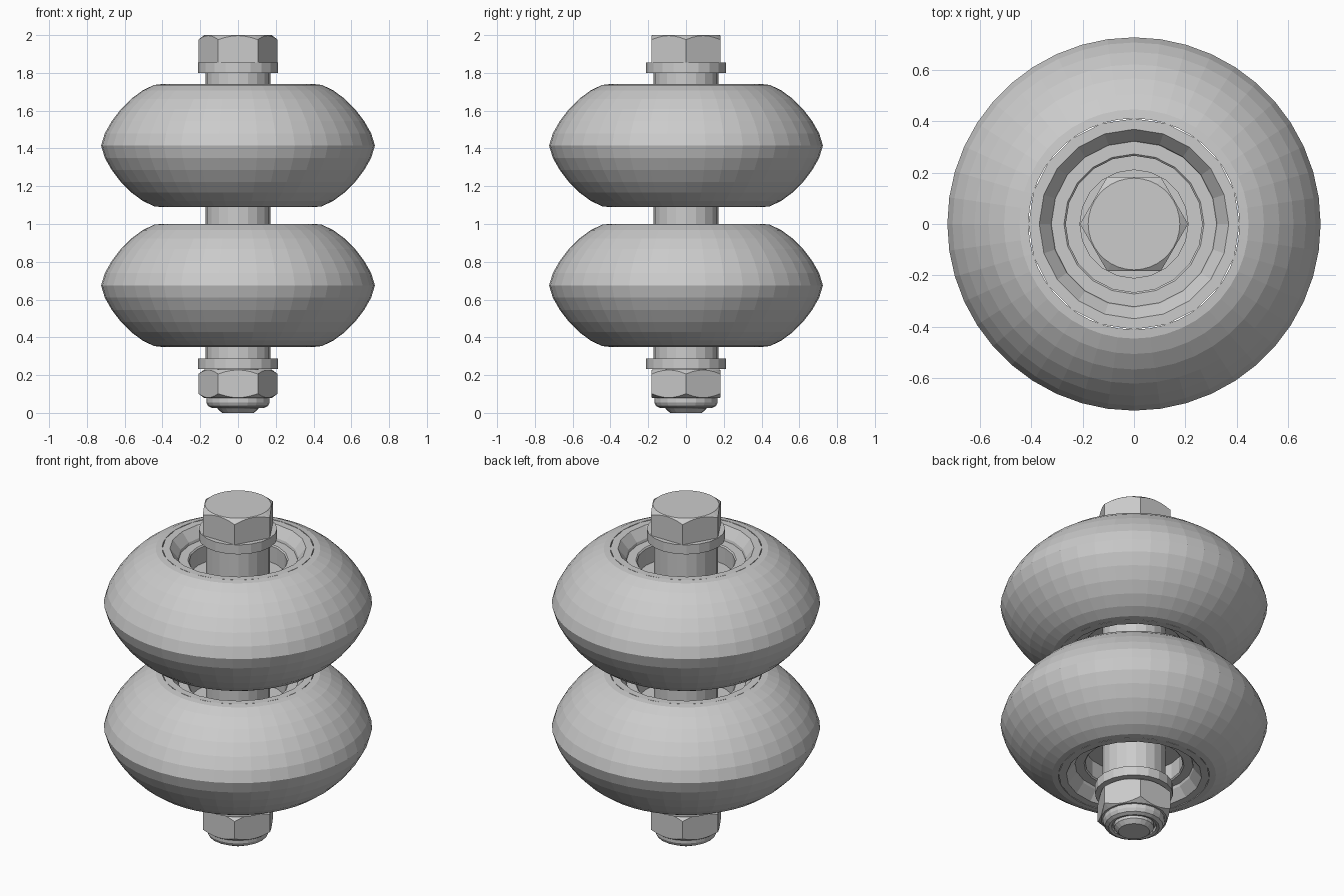
import bpy, bmesh, math

if "Cube" in bpy.data.objects:
    bpy.data.objects.remove(bpy.data.objects["Cube"])


def make_object(name, rings, loop=False):
    """Skin a stack of equal-length point rings; loop closes it, otherwise the ends are capped."""
    bm = bmesh.new()
    vr = [[bm.verts.new(p) for p in ring] for ring in rings]
    n = len(vr[0])
    for i in range(len(vr) if loop else len(vr) - 1):
        a, b = vr[i], vr[(i + 1) % len(vr)]
        for k in range(n):
            m = (k + 1) % n
            bm.faces.new((a[k], a[m], b[m], b[k]))
    if not loop:
        bm.faces.new(vr[0])
        bm.faces.new(vr[-1])
    bmesh.ops.recalc_face_normals(bm, faces=bm.faces)
    mesh = bpy.data.meshes.new(name)
    bm.to_mesh(mesh)
    bm.free()
    obj = bpy.data.objects.new(name, mesh)
    bpy.context.collection.objects.link(obj)
    return obj


def revolve(name, profile, sides, z0=0.0, loop=True):
    """Spin (radius, height) points around the z axis."""
    ang = [2 * math.pi * k / sides for k in range(sides)]
    rings = [[(r * math.cos(t), r * math.sin(t), z0 + z) for t in ang]
             for r, z in profile]
    return make_object(name, rings, loop)


def hex_part(name, z_low, z_high, chamfer_low, corner=0.21, face_r=0.178, slope=0.75):
    """Hexagon with conical corner chamfers, corners along x."""
    n = 36
    flat = corner * math.cos(math.pi / 6)
    ang = [2 * math.pi * k / n for k in range(n)]
    rad = [flat / math.cos(t % (math.pi / 3) - math.pi / 6) for t in ang]

    def ring(radii, heights):
        return [(r * math.cos(t), r * math.sin(t), z)
                for t, r, z in zip(ang, radii, heights)]
    drop = [(r - face_r) * slope for r in rad]
    rings = []
    if chamfer_low:
        rings.append(ring([face_r] * n, [z_low] * n))
        rings.append(ring(rad, [z_low + d for d in drop]))
    else:
        rings.append(ring(rad, [z_low] * n))
    rings.append(ring(rad, [z_high - d for d in drop]))
    rings.append(ring([face_r] * n, [z_high] * n))
    return make_object(name, rings)


# Half profiles from the top face down to the mid plane
tire_half = [(0.41, 0.325), (0.445, 0.321), (0.505, 0.292), (0.565, 0.248),
             (0.62, 0.193), (0.668, 0.13), (0.705, 0.065)]
hub_half = [(0.41, 0.324), (0.368, 0.324), (0.325, 0.27), (0.32, 0.25)]
bearing_half = [(0.325, 0.255), (0.272, 0.255), (0.265, 0.248), (0.265, 0.15), (0.16, 0.15)]


def mirrored(half):
    return [(r, -z) for r, z in reversed(half)]


# Two wheels, each a tire, a hub and a bearing
for label, zc in (("lower", 0.675), ("upper", 1.415)):
    revolve(label + "_tire", tire_half + [(0.725, 0)] + mirrored(tire_half), 44, zc)
    revolve(label + "_hub", hub_half + mirrored(hub_half), 20, zc)
    revolve(label + "_bearing", bearing_half + mirrored(bearing_half), 20, zc)

# Spacer sleeve and washers
revolve("spacer", [(0.172, 0.285), (0.172, 1.805), (0.11, 1.805), (0.11, 0.285)], 20)
for label, z in (("lower", 0.233), ("upper", 1.8)):
    revolve(label + "_washer", [(0.212, z), (0.212, z + 0.056),
                                (0.11, z + 0.056), (0.11, z)], 20)

# Bolt
hex_part("bolt_head", 1.856, 2.0, False)
revolve("bolt_shaft", [(0.085, 0.0), (0.108, 0.022), (0.108, 1.86)], 20, loop=False)

# Lock nut with rounded collar
hex_part("nut", 0.078, 0.23, True)
revolve("nut_collar", [(0.168, 0.09), (0.168, 0.055), (0.158, 0.036), (0.138, 0.026),
                       (0.122, 0.03), (0.118, 0.045), (0.1, 0.045), (0.1, 0.09)], 20)
